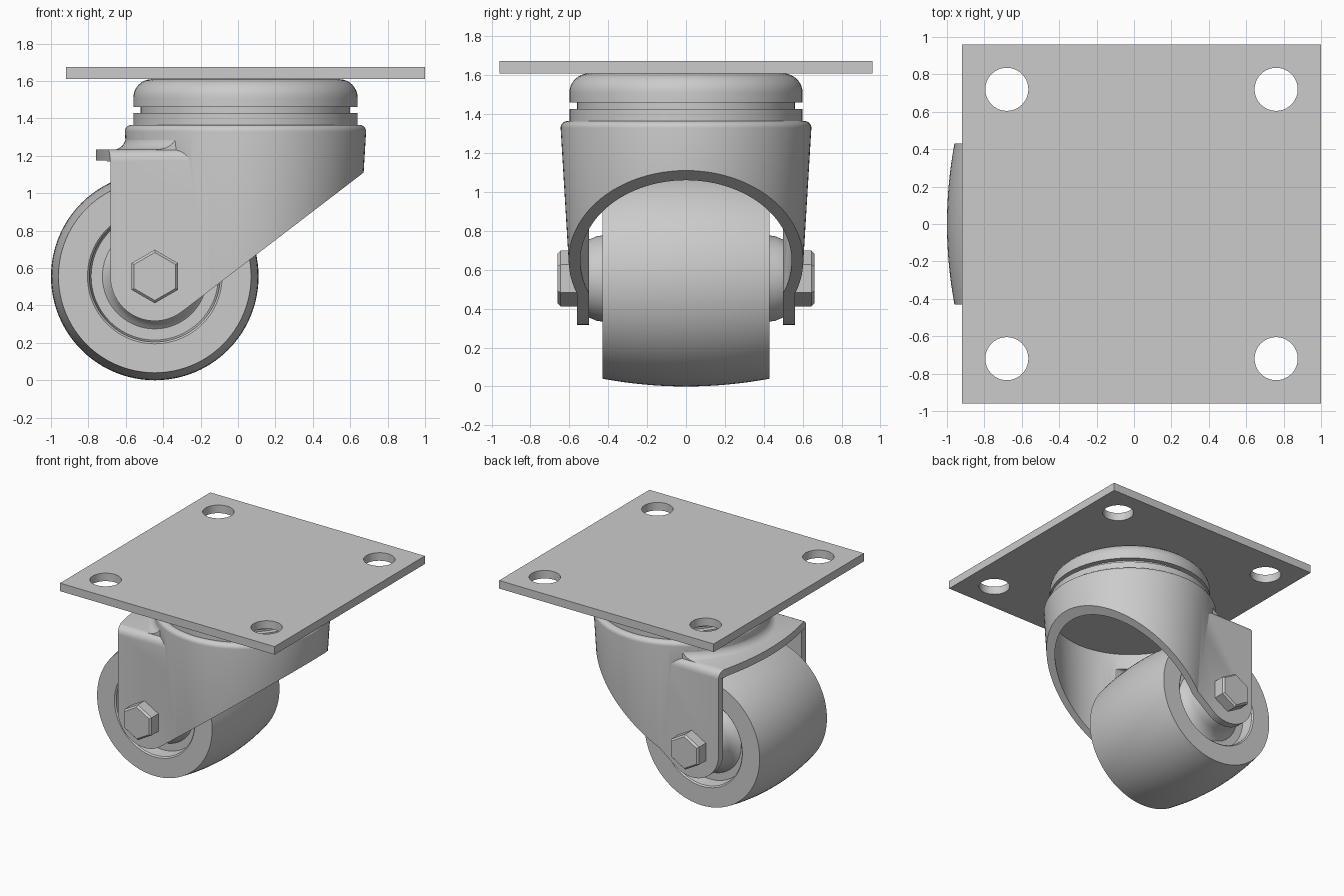
import bpy, bmesh, math
from mathutils import Vector

if "Cube" in bpy.data.objects:
    bpy.data.objects.remove(bpy.data.objects["Cube"])

SX = 0.04                      # swivel axis x
AX, AZ = -0.445, 0.555         # axle position


def finish(name, bm):
    bmesh.ops.remove_doubles(bm, verts=bm.verts, dist=1e-5)
    bmesh.ops.recalc_face_normals(bm, faces=bm.faces)
    me = bpy.data.meshes.new(name)
    bm.to_mesh(me)
    bm.free()
    ob = bpy.data.objects.new(name, me)
    bpy.context.collection.objects.link(ob)
    return ob


def smooth(ob, angle=30):
    bpy.ops.object.select_all(action='DESELECT')
    ob.select_set(True)
    bpy.context.view_layer.objects.active = ob
    bpy.ops.object.shade_smooth_by_angle(angle=math.radians(angle))


def lathe(name, profile, axis, center, steps=64):
    """Revolve (radius, height) points about the z or y axis."""
    bm = bmesh.new()
    c = Vector(center)
    to3d = (lambda r, h: Vector((r, 0, h))) if axis == 'z' else (lambda r, h: Vector((0, h, r)))
    vs = [bm.verts.new(c + to3d(r, h)) for r, h in profile]
    es = [bm.edges.new(p) for p in zip(vs, vs[1:])]
    bmesh.ops.spin(bm, geom=vs + es, cent=c, axis=(0, 0, 1) if axis == 'z' else (0, 1, 0),
                   angle=math.tau, steps=steps)
    return finish(name, bm)


def prism(name, pts, axis, lo, hi):
    """Extrude a 2D outline along x, y or z."""
    put = {'x': lambda a, b, t: (t, a, b), 'y': lambda a, b, t: (a, t, b),
           'z': lambda a, b, t: (a, b, t)}[axis]
    bm = bmesh.new()
    f = bm.faces.new([bm.verts.new(put(a, b, lo)) for a, b in pts])
    ext = bmesh.ops.extrude_face_region(bm, geom=[f])['geom']
    bmesh.ops.translate(bm, vec=put(0, 0, hi - lo),
                        verts=[v for v in ext if isinstance(v, bmesh.types.BMVert)])
    return finish(name, bm)


def arc(cx, cy, r, a0, a1, n):
    return [(cx + r * math.cos(math.radians(a0 + (a1 - a0) * i / n)),
             cy + r * math.sin(math.radians(a0 + (a1 - a0) * i / n))) for i in range(n + 1)]


def boolean(ob, tool, op):
    m = ob.modifiers.new(op, 'BOOLEAN')
    m.operation, m.solver, m.object = op, 'EXACT', tool
    bpy.ops.object.select_all(action='DESELECT')
    ob.select_set(True)
    bpy.context.view_layer.objects.active = ob
    bpy.ops.object.modifier_apply(modifier=m.name)
    bpy.data.objects.remove(tool)


# Mounting plate with four bolt holes
plate = prism('mounting_plate', [(-0.92, -0.96), (1, -0.96), (1, 0.96), (-0.92, 0.96)], 'z', 1.61, 1.675)
for x in (-0.68, 0.76):
    for y in (-0.72, 0.72):
        boolean(plate, prism('hole', arc(x, y, 0.115, 0, 354.375, 63), 'z', 1.5, 1.8), 'DIFFERENCE')
smooth(plate)

# Swivel bearing housing
dome = [(0.6 - 0.1 + h, z) for h, z in arc(0, 1.51, 0.1, 90, 0, 8)]
smooth(lathe('swivel_housing', [(0, 1.61)] + dome +
             [(0.6, 1.46), (0.56, 1.46), (0.56, 1.428), (0.6, 1.428), (0.6, 1.36), (0, 1.36)],
             'z', (SX, 0, 0)))


# Fork: tapered round shell joined to a flat-sided yoke
def yoke_section(w, top, r):
    return ([(-w, 0.2), (w, 0.2)] + arc(w - r, top - r, r, 0, 90, 6)
            + arc(r - w, top - r, r, 90, 180, 6))


fork = lathe('fork', [(0, 1.365)] + arc(0.61, 1.33, 0.035, 90, 0, 6) + [(0.58, 0.25), (0, 0.25)],
             'z', (SX, 0, 0), 96)
boolean(fork, prism('yoke', yoke_section(0.56, 1.235, 0.06), 'x', -0.9, SX), 'UNION')

# Fillet where the round boss meets the ledge
flare = lathe('flare', [(0, 1.32)] + arc(0.71, 1.302, 0.07, 180, 270, 6) + [(0.71, 1.2), (0, 1.2)],
              'z', (SX, 0, 0), 96)
boolean(flare, prism('clip', [(-0.9, -0.52), (-0.2, -0.52), (-0.2, 0.52), (-0.9, 0.52)], 'z', 1, 1.5),
        'INTERSECT')
boolean(fork, flare, 'UNION')

# Hollow out the inside, leaving sheet thickness
inner = lathe('inner', [(0, 1.305), (0.58, 1.305), (0.515, 0.1), (0, 0.1)], 'z', (SX, 0, 0), 96)
boolean(inner, prism('gap', yoke_section(0.50, 1.175, 0.02), 'x', -1.2, SX + 0.01), 'UNION')
boolean(fork, inner, 'DIFFERENCE')

# Trim to the side outline, then to the curved ledge lip
slope = math.degrees(math.atan(0.765))
side = arc(AX, AZ, 0.238, 180, 270 + slope, 20) + [(1, 1.362), (1, 1.5), (-1, 1.5), (-1, 1.17), (AX - 0.238, 1.17)]
boolean(fork, prism('side_outline', side, 'y', -1, 1), 'INTERSECT')
lip = [(-0.76 + 0.077 * (y / 0.56) ** 2, y) for y in [0.56 - 0.07 * i for i in range(17)]]
boolean(fork, prism('lip_outline', [(1, -0.8), (1, 0.8), (-0.683, 0.8)] + lip + [(-0.683, -0.8)],
                    'z', 0, 1.6), 'INTERSECT')
smooth(fork, 25)

# Crowned wheel with recessed sides and a flared hub
half = [(0.555 - 0.04 * (y / 0.43) ** 2, y) for y in [0.43 * i / 8 for i in range(9)]]
half += [(0.36, 0.43), (0.35, 0.42), (0.34, 0.33), (0.28, 0.33), (0.262, 0.345), (0.24, 0.375),
         (0.225, 0.41), (0.217, 0.46), (0.2, 0.5), (0, 0.5)]
wheel = [(r, -y) for r, y in reversed(half[1:])] + half
smooth(lathe('wheel', wheel, 'y', (AX, 0, AZ), 96))

# Axle and hexagonal bolt heads
lathe('axle', [(0, -0.57), (0.07, -0.57), (0.07, 0.57), (0, 0.57)], 'y', (AX, 0, AZ), 24)
for name, s in (('front_bolt_head', -1), ('back_bolt_head', 1)):
    lathe(name, [(0, s * 0.555), (0.143, s * 0.555), (0.143, s * 0.645), (0.128, s * 0.66), (0, s * 0.66)],
          'y', (AX, 0, AZ), 6)
